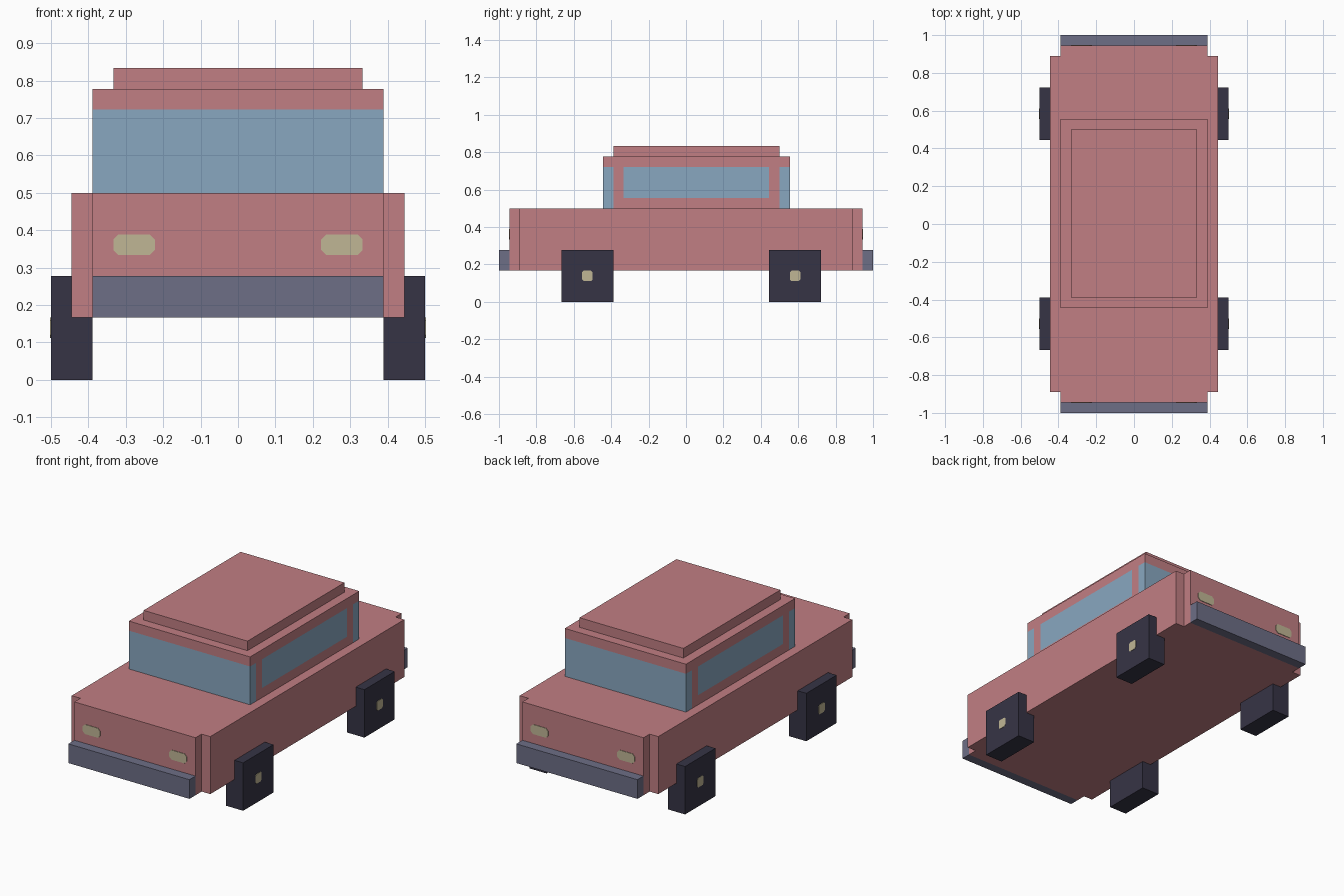
import bpy, bmesh
from mathutils import Vector

U = 1 / 18  # block size that the whole car is built on

cube = bpy.data.objects.get("Cube")
if cube:
    bpy.data.objects.remove(cube, do_unlink=True)


def material(name, rgb):
    lin = [((c / 255 + 0.055) / 1.055) ** 2.4 for c in rgb] + [1]
    m = bpy.data.materials.new(name)
    m.use_nodes = True
    m.diffuse_color = lin
    m.node_tree.nodes["Principled BSDF"].inputs["Base Color"].default_value = lin
    return m


paint = material("rose paint", (193, 126, 131))
glass = material("blue glass", (137, 167, 192))
bumper_grey = material("bumper grey", (109, 110, 134))
tyre_dark = material("tyre dark", (54, 52, 69))
cream = material("cream lamp", (192, 182, 149))


def finish(name, bm, *mats):
    bmesh.ops.recalc_face_normals(bm, faces=bm.faces[:])
    mesh = bpy.data.meshes.new(name)
    bm.to_mesh(mesh)
    bm.free()
    for m in mats:
        mesh.materials.append(m)
    obj = bpy.data.objects.new(name, mesh)
    bpy.context.collection.objects.link(obj)
    return obj


def box_mesh(lo, hi):
    """Box between two corners, given in blocks."""
    bm = bmesh.new()
    bmesh.ops.create_cube(bm, size=1)
    lo, hi = Vector(lo) * U, Vector(hi) * U
    for v in bm.verts:
        v.co = (lo + hi) / 2 + v.co * (hi - lo)
    return bm


def prism(name, points, depth, mat):
    """Extrude a closed outline along a vector."""
    bm = bmesh.new()
    face = bm.faces.new([bm.verts.new(p) for p in points])
    top = bmesh.ops.extrude_face_region(bm, geom=[face], use_keep_orig=True)["geom"]
    for v in top:
        if isinstance(v, bmesh.types.BMVert):
            v.co += Vector(depth)
    return finish(name, bm, mat)


def chamfered(w, h, c):
    """Outline of a rectangle with cut corners."""
    return [(w, c - h), (w, h - c), (w - c, h), (c - w, h),
            (-w, h - c), (-w, c - h), (c - w, -h), (w - c, -h)]


# Body with stepped corners
quarter = [(8, 16), (7, 16), (7, 17)]
outline = (quarter + [(-x, y) for x, y in reversed(quarter)]
           + [(-x, -y) for x, y in quarter] + [(x, -y) for x, y in reversed(quarter)])
prism("body", [(x * U, y * U, 3 * U) for x, y in outline], (0, 0, 6 * U), paint)

# Cabin, cut along the window edges
cabin = box_mesh((-7, -8, 9), (7, 10, 14))
cuts = [(1, y) for y in (-7, -6, 8, 9)] + [(2, z) for z in (10, 13)]
for axis, at in cuts:
    normal = Vector((0, 0, 0))
    normal[axis] = 1
    bmesh.ops.bisect_plane(cabin, geom=cabin.verts[:] + cabin.edges[:] + cabin.faces[:],
                           plane_co=normal * at * U, plane_no=normal)
cabin.normal_update()
for f in cabin.faces:
    _, y, z = f.calc_center_median() / U
    ends = y < -7 or y > 9
    middle = -6 < y < 8 and z > 10
    if abs(f.normal.z) < 0.5 and z < 13 and (ends or middle):
        f.material_index = 1
finish("cabin", cabin, paint, glass)

# Raised roof panel
finish("roof", box_mesh((-6, -7, 14), (6, 9, 15)), paint)

# Bumpers and lamps at both ends
for end, s in (("front", -1), ("rear", 1)):
    y0, y1 = sorted((17 * s, 18 * s))
    finish(end + "_bumper", box_mesh((-7, y0, 3), (7, y1, 5)), bumper_grey)
    for side, t in (("left", 1), ("right", -1)):
        pts = [((5 * t + a) * U, 17 * s * U, (6.5 + b) * U)
               for a, b in chamfered(1, 0.5, 0.25)]
        prism(f"{end}_{side}_lamp", pts, (0, 0.003 * s, 0), cream)

# Square wheels with hubcaps
for end, y in (("front", -9.5), ("rear", 10.5)):
    for side, t in (("left", 1), ("right", -1)):
        x0, x1 = sorted((7 * t, 9 * t))
        finish(f"{end}_{side}_wheel", box_mesh((x0, y - 2.5, 0), (x1, y + 2.5, 5)), tyre_dark)
        pts = [(9 * t * U, (y + a) * U, (2.5 + b) * U)
               for a, b in chamfered(0.5, 0.5, 0.15)]
        prism(f"{end}_{side}_hubcap", pts, (0.002 * t, 0, 0), cream)
